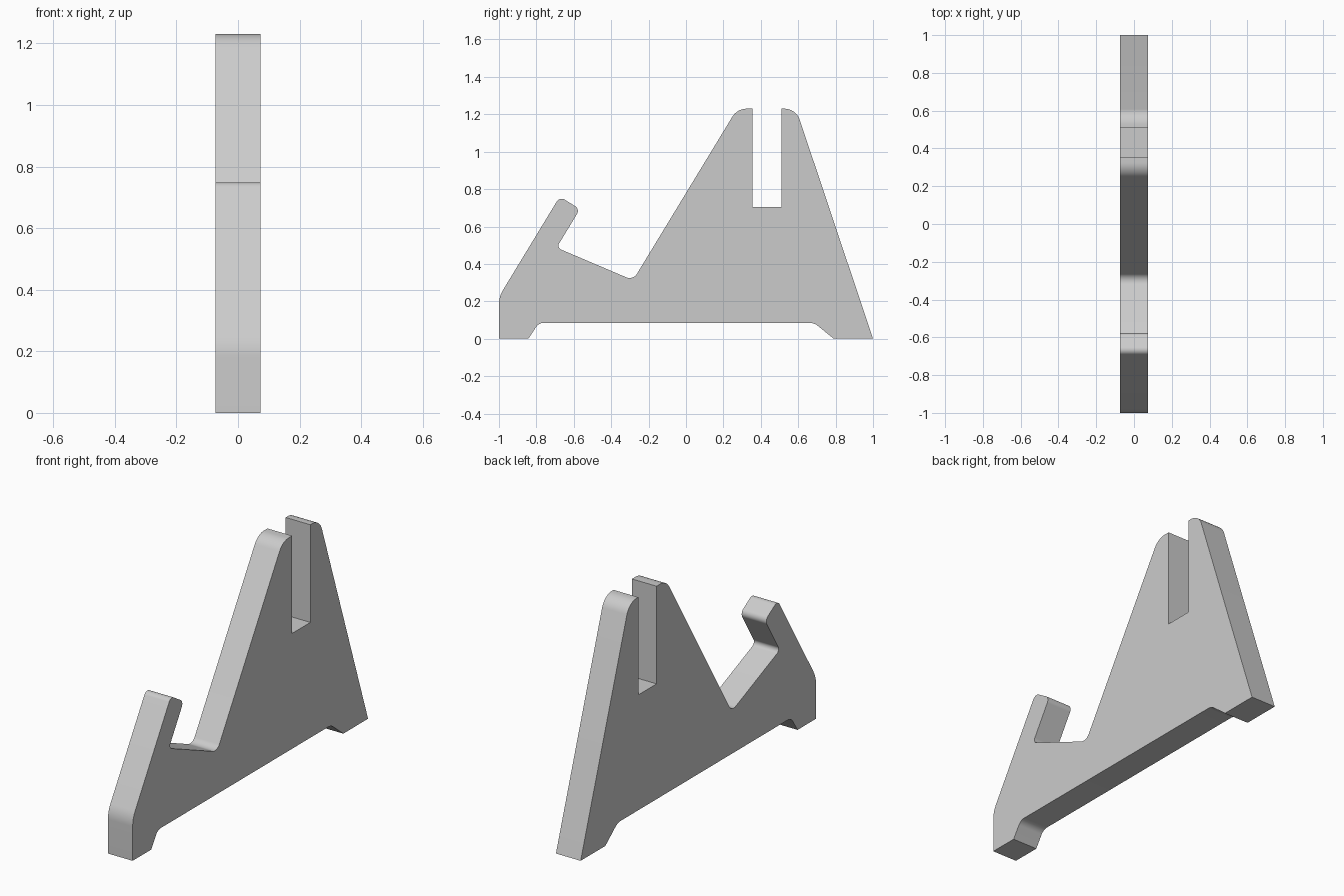
import bpy, bmesh
from math import radians, tan
from mathutils import Vector

cube = bpy.data.objects.get("Cube")
if cube:
    bpy.data.objects.remove(cube, do_unlink=True)

HALF_WIDTH = 0.0735
STEPS = 8

# Side profile corners: (y, z, fillet radius), counter-clockwise
corners = [
    (-1.0, 0.0, 0), (-0.843, 0.0, 0),                        # front foot
    (-0.787, 0.085, 0.05), (0.685, 0.085, 0.07),             # arch underneath
    (0.79, 0.0, 0), (1.0, 0.0, 0),                           # back foot
    (0.588, 1.23, 0.085), (0.51, 1.23, 0),                   # rear prong
    (0.51, 0.705, 0), (0.355, 0.705, 0),                     # slot
    (0.355, 1.23, 0), (0.274, 1.23, 0.09),                   # front prong
    (-0.283, 0.313, 0.045), (-0.692, 0.487, 0.022),          # cradle
    (-0.567, 0.693, 0.03), (-0.675, 0.76, 0.03),             # hook tip
    (-1.0, 0.225, 0.15),                                     # front knee
]


def fillet(prev, corner, nxt, radius):
    """Points of an arc that rounds one corner."""
    if not radius:
        return [corner]
    a, b = (prev - corner).normalized(), (nxt - corner).normalized()
    half = a.angle(b) / 2
    reach = radius / tan(half)
    start, end = corner + a * reach, corner + b * reach
    centre = corner + (a + b).normalized() * (reach ** 2 + radius ** 2) ** 0.5
    u, v = start - centre, end - centre
    return [centre + (u.lerp(v, i / STEPS)).normalized() * radius
            for i in range(STEPS + 1)]


# Rounded outline
points = [Vector((y, z)) for y, z, r in corners]
outline = []
for i, (y, z, r) in enumerate(corners):
    outline += fillet(points[i - 1], points[i], points[(i + 1) % len(points)], r)

# Plate extruded across its width
bm = bmesh.new()
face = bm.faces.new([bm.verts.new((-HALF_WIDTH, p.x, p.y)) for p in outline])
extruded = bmesh.ops.extrude_face_region(bm, geom=[face], use_keep_orig=True)
moved = [e for e in extruded["geom"] if isinstance(e, bmesh.types.BMVert)]
bmesh.ops.translate(bm, verts=moved, vec=(2 * HALF_WIDTH, 0, 0))
bmesh.ops.recalc_face_normals(bm, faces=bm.faces)
mesh = bpy.data.meshes.new("stand_plate")
bm.to_mesh(mesh)
bm.free()
stand = bpy.data.objects.new("stand_plate", mesh)
bpy.context.collection.objects.link(stand)

# Plain grey
grey = bpy.data.materials.new("light_grey")
grey.use_nodes = True
colour = (0.6, 0.6, 0.6, 1)
grey.diffuse_color = colour
grey.node_tree.nodes["Principled BSDF"].inputs["Base Color"].default_value = colour
mesh.materials.append(grey)

# Smooth fillets, sharp edges
bpy.ops.object.select_all(action="DESELECT")
stand.select_set(True)
bpy.context.view_layer.objects.active = stand
bpy.ops.object.shade_smooth_by_angle(angle=radians(30))
